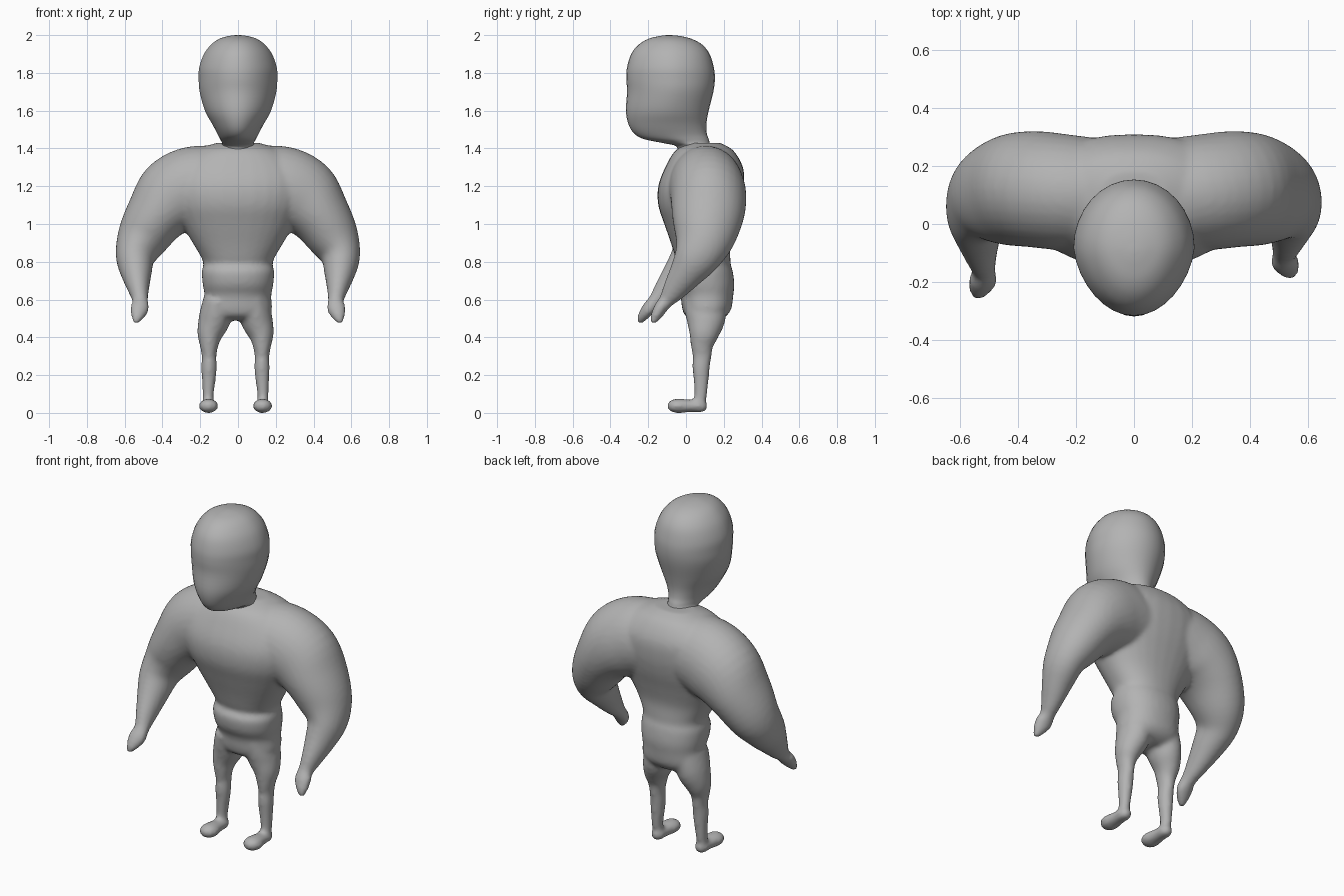
import bpy, bmesh, math
from mathutils import Vector

if "Cube" in bpy.data.objects:
    bpy.data.objects.remove(bpy.data.objects["Cube"])

X, Y, Z = Vector((1, 0, 0)), Vector((0, 1, 0)), Vector((0, 0, 1))

skin = bpy.data.materials.new("grey skin")
skin.diffuse_color = (0.45, 0.45, 0.45, 1)
skin.use_nodes = True
skin.node_tree.nodes["Principled BSDF"].inputs["Base Color"].default_value = skin.diffuse_color


def smooth_rows(rows, steps=4):
    """Catmull-Rom resampling of a table of cross-sections."""
    out = []
    for i in range(len(rows) - 1):
        p0, p1 = rows[max(i - 1, 0)], rows[i]
        p2, p3 = rows[i + 1], rows[min(i + 2, len(rows) - 1)]
        for k in range(steps):
            t = k / steps
            out.append([0.5 * (2 * b + (c - a) * t + (2 * a - 5 * b + 4 * c - d) * t * t
                               + (3 * b - a - 3 * c + d) * t ** 3)
                        for a, b, c, d in zip(p0, p1, p2, p3)])
    out.append(list(rows[-1]))
    return out


def loft(bm, rows, ref=Y, axis=None, power=1.0, pinch=0.0, sides=32):
    """Closed tube through rows of (x, y, z, radius_a, radius_b)."""
    rows = smooth_rows(rows)
    pts = [Vector(r[:3]) for r in rows]
    rings = []
    for i, r in enumerate(rows):
        t = axis or (pts[min(i + 1, len(pts) - 1)] - pts[max(i - 1, 0)]).normalized()
        a = t.cross(ref).normalized()
        b = a.cross(t)
        ring = []
        for k in range(sides):
            ang = 2 * math.pi * k / sides
            c, s = math.cos(ang), math.sin(ang)
            u = math.copysign(abs(c) ** power, c) * (1 - pinch * max(0, -s))
            v = math.copysign(abs(s) ** power, s)
            ring.append(bm.verts.new(pts[i] + a * u * r[3] + b * v * r[4]))
        rings.append(ring)
    faces = [bm.faces.new((p[k], p[(k + 1) % sides], q[(k + 1) % sides], q[k]))
             for p, q in zip(rings, rings[1:]) for k in range(sides)]
    faces += [bm.faces.new(rings[0][::-1]), bm.faces.new(rings[-1])]
    bmesh.ops.recalc_face_normals(bm, faces=faces)


def upright(profile):
    """(z, half width, front y, back y) to loft rows."""
    return [(0, (f + b) / 2, z, w, (b - f) / 2) for z, w, f, b in profile]


def make_object(name, bm):
    me = bpy.data.meshes.new(name)
    bm.to_mesh(me)
    bm.free()
    for p in me.polygons:
        p.use_smooth = True
    me.materials.append(skin)
    ob = bpy.data.objects.new(name, me)
    bpy.context.collection.objects.link(ob)
    return ob


# Head with jaw and neck
bm = bmesh.new()
loft(bm, upright([
    (1.36, .085, -.05, .14), (1.41, .085, -.05, .13), (1.43, .085, -.13, .125),
    (1.45, .095, -.225, .12), (1.48, .11, -.275, .11), (1.53, .137, -.305, .108),
    (1.60, .175, -.318, .12), (1.70, .203, -.312, .145), (1.77, .208, -.316, .153),
    (1.83, .205, -.312, .147), (1.90, .18, -.29, .125), (1.95, .142, -.25, .085),
    (1.98, .1, -.2, .03), (1.995, .05, -.14, -.03), (2.0, .01, -.1, -.08)]),
    axis=Z, pinch=.12)
make_object("head", bm)

# Torso, chest down to the hips
bm = bmesh.new()
loft(bm, upright([
    (.49, .10, .05, .17), (.51, .16, .0, .21), (.55, .18, -.02, .24),
    (.62, .176, -.03, .25), (.68, .187, -.06, .256), (.75, .192, -.068, .248),
    (.785, .183, -.045, .237), (.82, .193, -.055, .235), (.90, .24, -.08, .235),
    (1.0, .30, -.115, .26), (1.1, .35, -.147, .29), (1.2, .37, -.147, .307),
    (1.3, .34, -.11, .302), (1.39, .23, -.055, .25), (1.43, .11, .03, .18)]),
    axis=Z, power=.9)

for s in (-1, 1):
    reach = .035 * s      # one hand swings further forward
    # Arm from the chest over the shoulder to the fingertips
    arm = [(0, .09, 1.2, .2, .195), (.13, .10, 1.2, .215, .195),
           (.25, .11, 1.185, .222, .2), (.35, .12, 1.135, .208, .2),
           (.435, .115, 1.04, .165, .19), (.505, .095, .925, .137, .16),
           (.543, .05, .83, .105, .125), (.538, -.015, .74, .082, .092),
           (.525, -.09, .645, .053, .062), (.517, -.135, .59, .041, .04),
           (.52, -.165, .555, .05, .036), (.533, -.195, .51, .035, .028),
           (.542, -.215, .475, .013, .013)]
    rows = [(s * x, y + reach * max(0, min(1, (.95 - z) / .45)), z, a, b)
            for x, y, z, a, b in arm]
    loft(bm, rows)
    # Leg
    shift = -.013
    leg = [(.09, .1, .6, .08, .115), (.11, .105, .5, .085, .105),
           (.135, .095, .42, .069, .08), (.14, .085, .36, .05, .061),
           (.14, .085, .3, .039, .05), (.14, .08, .24, .041, .046),
           (.142, .08, .17, .036, .04), (.145, .078, .1, .03, .034),
           (.145, .073, .04, .03, .03)]
    loft(bm, [(s * x + shift, y, z, a, b) for x, y, z, a, b in leg])
    # Foot
    foot = [(.112, .014, .015), (.09, .036, .034), (.03, .04, .033),
            (-.04, .052, .038), (-.08, .042, .031), (-.098, .014, .013)]
    loft(bm, [(s * .143 + shift, y, .037, w, h) for y, w, h in foot], ref=Z)

body = make_object("body", bm)

# Blend torso, arms and legs into one soft skin
mod = body.modifiers.new("blend", 'REMESH')
mod.mode = 'VOXEL'
mod.voxel_size = .012
mod.use_smooth_shade = True
mod = body.modifiers.new("soften", 'SMOOTH')
mod.factor = .5
mod.iterations = 8
